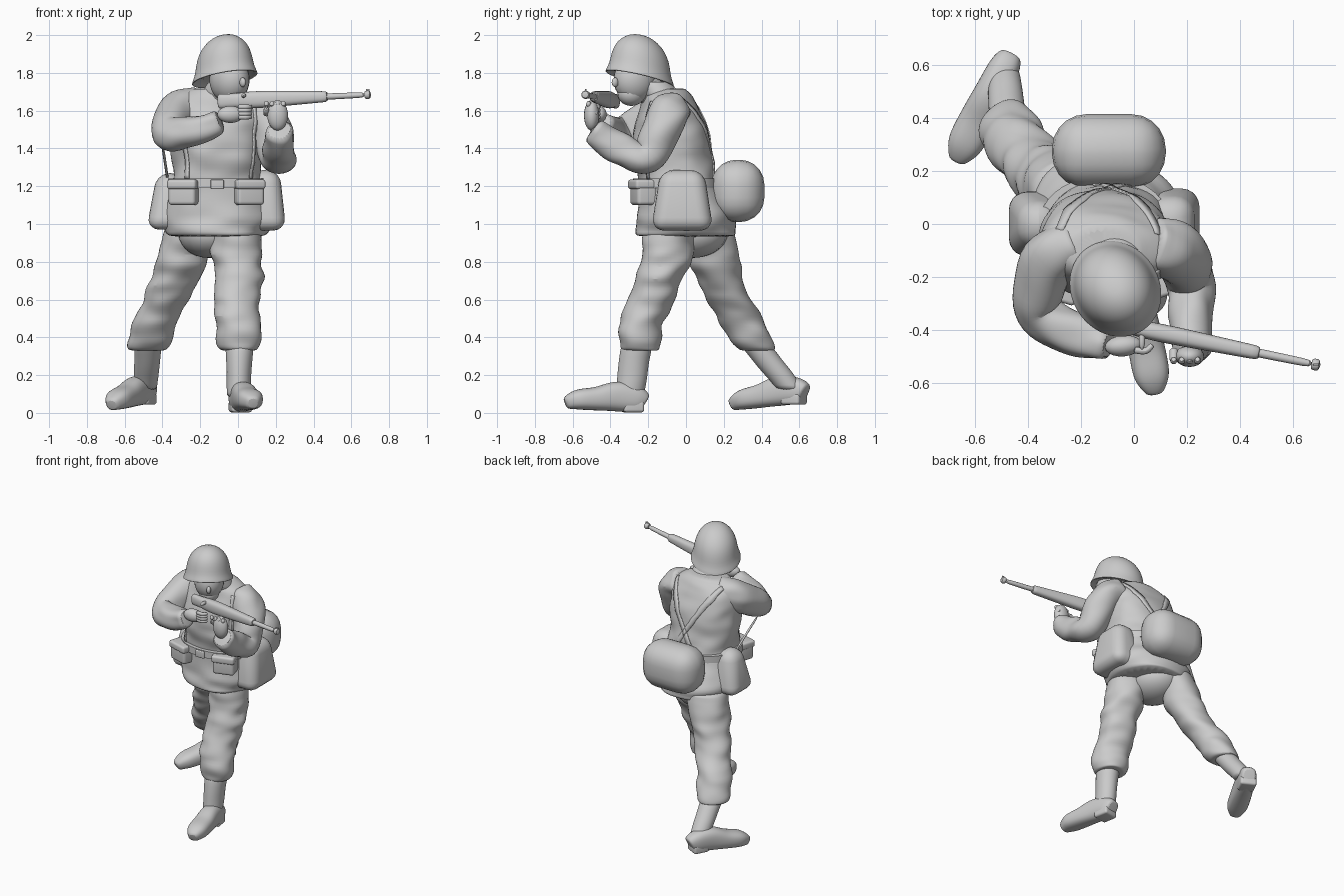
import bpy, bmesh, math
from mathutils import Vector, Matrix, noise

default_cube = bpy.data.objects.get("Cube")
if default_cube:
    bpy.data.objects.remove(default_cube, do_unlink=True)

shade = 0.6
grey = bpy.data.materials.new("plain grey")
grey.use_nodes = True
grey.diffuse_color = (shade, shade, shade, 1)
grey.node_tree.nodes["Principled BSDF"].inputs["Base Color"].default_value = grey.diffuse_color
parts = []


def finish(name, bm, subdivide=False):
    """Turn a bmesh into a named, coloured object."""
    bmesh.ops.recalc_face_normals(bm, faces=bm.faces)
    mesh = bpy.data.meshes.new(name)
    bm.to_mesh(mesh)
    bm.free()
    mesh.materials.append(grey)
    obj = bpy.data.objects.new(name, mesh)
    bpy.context.scene.collection.objects.link(obj)
    if subdivide:
        obj.modifiers.new("rounding", 'SUBSURF').levels = 1
        obj.modifiers["rounding"].render_levels = 1
    parts.append(obj)
    return obj


def spline(rings, steps):
    """Insert in-between rings along a smooth curve."""
    rows = [Vector(r if len(r) == 5 else (*r, r[-1])) for r in rings]
    last = len(rows) - 1
    result = []
    for i in range(last):
        before, start, end, after = (rows[min(max(k, 0), last)] for k in range(i - 1, i + 3))
        for step in range(steps):
            t = step / steps
            linear = (end - before) / 2
            square = before - start * 2.5 + end * 2 - after / 2
            cubic = (start - end) * 1.5 + (after - before) / 2
            result.append(start + linear * t + square * t ** 2 + cubic * t ** 3)
    return result + [rows[last]]


def loft(name, rings, flat=False, steps=3, segments=20, fold=0, power=1, subdivide=True):
    """Skin of ellipses (x, y, z, radius, radius): level, or square to the path."""
    rows = spline(rings, steps)
    centres = [Vector(row[:3]) for row in rows]
    bm = bmesh.new()
    loops = []
    for i, row in enumerate(rows):
        side, up = Vector((1, 0, 0)), Vector((0, 1, 0))
        if not flat:
            along = centres[min(i + 1, len(rows) - 1)] - centres[max(i - 1, 0)]
            side = along.cross(Vector((0, 0, 1))).normalized()
            up = side.cross(along.normalized())
        loop = []
        for k in range(segments):
            angle = math.tau * k / segments
            across, rise = (math.copysign(abs(wave) ** power, wave)
                            for wave in (math.cos(angle), math.sin(angle)))
            out = side * across * max(row[3], .003) + up * rise * max(row[4], .003)
            point = centres[i] + out
            crease = noise.noise(Vector((point.x * 7, point.y * 7, point.z * 16)))
            loop.append(bm.verts.new(point + out.normalized() * crease * fold))
        loops.append(loop)
    for low, high in zip(loops, loops[1:]):
        for k in range(segments):
            after = (k + 1) % segments
            bm.faces.new((low[k], low[after], high[after], high[k]))
    bm.faces.new(loops[0])
    bm.faces.new(loops[-1])
    return finish(name, bm, subdivide)


def placement(location, size, turn):
    return Matrix.LocRotScale(Vector(location), Matrix.Rotation(turn, 3, 'Z'), Vector(size))


def blob(name, location, size, turn=0):
    """Ellipsoid given by its half sizes."""
    bm = bmesh.new()
    bmesh.ops.create_uvsphere(bm, u_segments=20, v_segments=14, radius=1)
    bmesh.ops.transform(bm, verts=bm.verts, matrix=placement(location, size, turn))
    return finish(name, bm)


def box(name, location, size, turn=0, bevel=.015, taper=1):
    """Rounded block whose top may be narrower than its bottom."""
    bm = bmesh.new()
    bmesh.ops.create_cube(bm, size=1)
    for vert in bm.verts:
        if vert.co.z > 0:
            vert.co.xy *= taper
    bmesh.ops.transform(bm, verts=bm.verts, matrix=placement(location, size, turn))
    bmesh.ops.bevel(bm, geom=bm.edges[:], offset=bevel, segments=5, affect='EDGES', profile=.5)
    return finish(name, bm)


def ribbon(name, start, end, width, target):
    """Webbing strip laid onto the surface of another part."""
    start, end, half = Vector(start), Vector(end), Vector((width / 2, 0, 0))
    bm = bmesh.new()
    pairs = []
    for i in range(21):
        middle = start.lerp(end, i / 20)
        pairs.append((bm.verts.new(middle - half), bm.verts.new(middle + half)))
    for (a, b), (c, d) in zip(pairs, pairs[1:]):
        bm.faces.new((a, b, d, c))
    obj = finish(name, bm)
    wrap = obj.modifiers.new("lay on", 'SHRINKWRAP')
    wrap.target, wrap.wrap_mode, wrap.offset = target, 'ABOVE_SURFACE', .002
    thickness = obj.modifiers.new("thickness", 'SOLIDIFY')
    thickness.thickness, thickness.offset = .008, 0


def leg(side, path, ankle, heel, toe):
    """Bloused trouser leg over a tall boot; path gives x, y at even drops from the hip."""
    rings = [(x, y, 1 - .13 * i, .142 - .006 * i) for i, (x, y) in enumerate(path)]
    x, y, z, radius = rings[-1]
    tuck = (x, y + .01, z - .02, radius * .7)
    loft(side + "_trouser_leg", rings + [tuck], flat=True, steps=4, fold=.028)
    ankle, heel, toe = Vector(ankle), Vector(heel), Vector(toe)
    top = Vector((x, y - .01, z + .03))
    loft(side + "_boot_shaft", [(*top, .078, .085), (*top.lerp(ankle, .6), .066, .08),
                                (*ankle, .062, .075)], flat=True, fold=.006)
    foot = []
    for t, width, height in ((0, .045, .05), (.1, .06, .07), (.35, .065, .08),
                             (.6, .07, .063), (.85, .067, .053), (1, .03, .03)):
        foot.append((*(heel.lerp(toe, t) + Vector((0, 0, height))), width, height))
    loft(side + "_boot_foot", foot, power=.8)
    turn = math.atan2(toe.x - heel.x, heel.y - toe.y)
    box(side + "_boot_heel", heel.lerp(toe, .15) + Vector((0, 0, .03)), (.11, .11, .06), turn)


def sleeve(side, path):
    radii = (.1, .11, .095, .082, .07)
    loft(side + "_sleeve", [(*p, r) for p, r in zip(path, radii)], steps=4, fold=.025)


# Striding legs and boots
leg("front", [(-.01, -.07), (-.01, -.09), (.005, -.13), (0, -.18), (0, -.235), (.01, -.25)],
    ankle=(0, -.3, .08), heel=(0, -.22, 0), toe=(.08, -.64, .02))
leg("rear", [(-.24, .1), (-.28, .14), (-.32, .165), (-.38, .225), (-.44, .295), (-.475, .36)],
    ankle=(-.49, .56, .12), heel=(-.47, .63, .05), toe=(-.67, .24, .01))
blob("trouser_seat", (-.15, .03, .95), (.17, .19, .13))

# Jacket with flared skirt, and its collar
jacket_profile = [(0, .93, .25, .26), (0, 1.03, .3, .26), (-.04, 1.2, .245, .21),
                  (-.07, 1.35, .24, .21), (-.08, 1.5, .25, .2), (-.09, 1.65, .24, .14),
                  (-.1, 1.72, .13, .09)]
jacket = loft("jacket", [(-.11, *row) for row in jacket_profile], flat=True, steps=4,
              segments=28, fold=.025, power=.9)
loft("collar", [(-.08, -.12, 1.66, .13, .11), (-.07, -.17, 1.75, .09), (-.07, -.17, 1.74, .07)],
     flat=True)

# Belt, braces and front pouches
loft("belt", [(-.11, -.05, z, .26, .23) for z in (1.19, 1.24)], flat=True, steps=1,
     segments=40, power=.9, subdivide=False)
box("belt_buckle", (-.11, -.28, 1.21), (.07, .02, .05), bevel=.006)
for side, shoulder, pouch, turn in (("left", .1, .055, .3), ("right", -.28, -.285, -.3)):
    ribbon(side + "_back_brace", (shoulder, -.03, 1.68), (-.12 - shoulder * .4, .18, 1.24),
           .035, jacket)
    ribbon(side + "_front_brace", (shoulder, -.2, 1.66), (shoulder, -.24, 1.24), .035, jacket)
    box(side + "_ammunition_pouch", (pouch, -.225, 1.165), (.15, .11, .13), turn, bevel=.02)
    box(side + "_pouch_flap", (pouch, -.23, 1.21), (.16, .12, .05), turn)

# Hip bags, bedroll and hanging strap
box("left_hip_bag", (.14, -.02, 1.125), (.23, .33, .32), bevel=.07, taper=.7)
box("right_hip_bag", (-.36, 0, 1.12), (.25, .27, .3), bevel=.07, taper=.55)
box("bedroll", (-.095, .275, 1.175), (.43, .28, .33), bevel=.13)
loft("hanging_strap", [(-.4, -.26, 1.42, .008), (-.37, -.02, 1.22, .008)], segments=8)

# Arms: right elbow out to the side, left arm supporting from below
sleeve("right", [(-.2, -.07, 1.63), (-.32, -.14, 1.59), (-.37, -.32, 1.475),
                 (-.25, -.41, 1.49), (-.09, -.455, 1.55)])
sleeve("left", [(.06, -.07, 1.62), (.16, -.11, 1.55), (.21, -.21, 1.355),
                (.22, -.35, 1.395), (.22, -.5, 1.5)])

# Hands gripping the rifle
blob("right_hand", (-.04, -.46, 1.58), (.07, .04, .045), .1)
blob("left_hand", (.21, -.5, 1.575), (.055, .04, .08))
for i in range(4):
    x, z = .15 + i * .03, 1.62 - i * .018
    loft("left_finger", [(x, -.47, 1.58, .018), (x, -.52, 1.61, .017), (x, -.51, 1.65, .012)],
         segments=8)
    loft("right_finger", [(0, -.475, z, .014), (.045, -.48, z, .014), (.07, -.455, z, .011)],
         segments=8)

# Rifle, laid out as fractions of the line from butt to muzzle
butt, muzzle = Vector((-.2, -.35, 1.645)), Vector((.705, -.535, 1.685))


def rifle_part(name, profile, **options):
    loft(name, [(*butt.lerp(muzzle, t), *radii) for t, *radii in profile], **options)


rifle_part("rifle_stock", [(.1, .022, .04), (.2, .028, .038), (.33, .035, .046),
                           (.6, .03, .035), (.75, .026, .028)], power=.8)
rifle_part("rifle_barrel", [(.7, .018), (.97, .015)], segments=12)
rifle_part("rifle_muzzle", [(.96, .018), (.97, .024), (1, .024)], segments=12, steps=1)
box("front_sight", butt.lerp(muzzle, .98) + Vector((0, 0, .02)), (.02, .008, .02), bevel=.002)
blob("bolt_handle", (.03, -.44, 1.68), (.012, .035, .012))

# Head and helmet, turned towards the aim
look = .6
loft("neck", [(-.09, -.13, 1.64, .08), (-.05, -.25, 1.77, .075)])
blob("head", (-.045, -.27, 1.765), (.1, .12, .125), look)
blob("jaw", (-.03, -.29, 1.69), (.068, .075, .065), look)
blob("nose", (.025, -.375, 1.75), (.015, .02, .025), look)
helmet_profile = [(.03, .13), (0, .16), (0, .17), (.02, .162), (.05, .15), (.1, .143),
                  (.15, .128), (.19, .1), (.22, .06), (.23, .02)]
helmet = loft("helmet", [(0, -z / 5, z, r, r * 1.17) for z, r in helmet_profile],
              flat=True, steps=1, segments=28)
helmet.location = (-.07, -.245, 1.765)
helmet.rotation_euler = (-.25, 0, look)

# Smooth shading with sharp edges kept
bpy.ops.object.select_all(action='DESELECT')
for part in parts:
    part.select_set(True)
bpy.context.view_layer.objects.active = jacket
bpy.ops.object.shade_smooth_by_angle(angle=math.radians(45))
